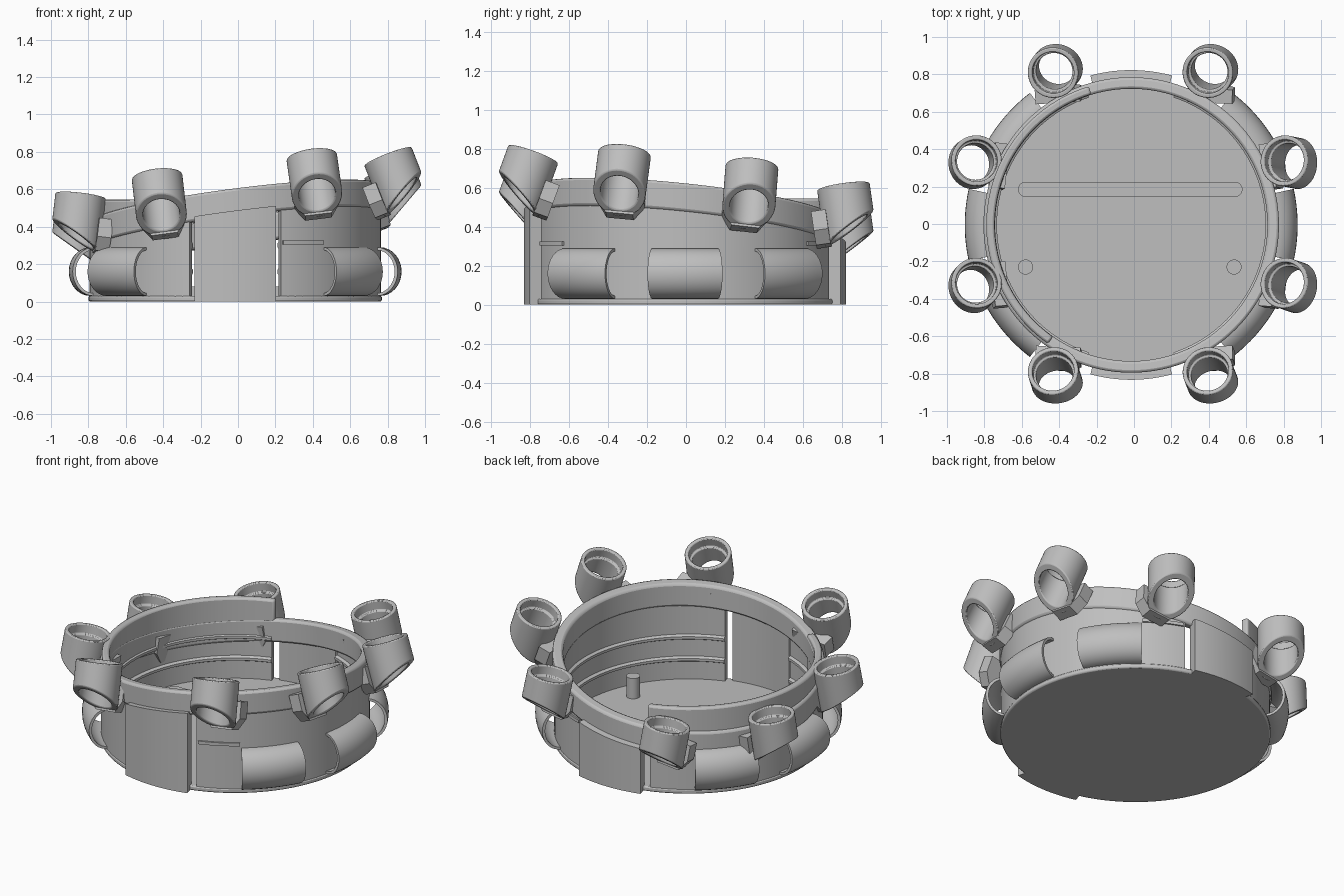
import bpy, bmesh
from math import sin, cos, pi, radians, ceil
from mathutils import Matrix, Vector

if "Cube" in bpy.data.objects:
    bpy.data.objects.remove(bpy.data.objects["Cube"], do_unlink=True)

grey = bpy.data.materials.new("plain_grey")
grey.use_nodes = True
colour = (0.52, 0.52, 0.52, 1)
grey.diffuse_color = colour
grey.node_tree.nodes["Principled BSDF"].inputs["Base Color"].default_value = colour

CX, CY = -0.015, -0.005          # axis of the dish
SLOPE_X, SLOPE_Y = 0.128, -0.104  # tilt of the collar
parts = []


def rise(x, y):
    return SLOPE_X * x + SLOPE_Y * y


def finish(name, bm, bevel=0):
    bmesh.ops.recalc_face_normals(bm, faces=bm.faces)
    mesh = bpy.data.meshes.new(name)
    bm.to_mesh(mesh)
    bm.free()
    mesh.materials.append(grey)
    ob = bpy.data.objects.new(name, mesh)
    bpy.context.collection.objects.link(ob)
    if bevel:
        mod = ob.modifiers.new("soft_edges", "BEVEL")
        mod.width, mod.segments = bevel, 2
        mod.limit_method, mod.angle_limit = "ANGLE", radians(40)
    parts.append(ob)


def loft(bm, rings, closed):
    """Join rings of vertices; close the loop or cap both ends."""
    n = len(rings[0])
    for i in range(len(rings) - (0 if closed else 1)):
        a, b = rings[i], rings[(i + 1) % len(rings)]
        for j in range(n):
            k = (j + 1) % n
            bm.faces.new((a[j], a[k], b[k], b[j]))
    if not closed:
        bm.faces.new(rings[0])
        bm.faces.new(rings[-1])


def sweep(name, profile, start=0, end=360, bevel=0):
    """Turn (radius, height, tilt amount) points about the dish axis."""
    bm = bmesh.new()
    closed = end - start >= 360
    steps = max(4, ceil((end - start) / 3))
    rings = []
    for i in range(steps if closed else steps + 1):
        t = radians(start + (end - start) * i / steps)
        ring = []
        for r, z, tilt in profile:
            x, y = r * cos(t), r * sin(t)
            ring.append(bm.verts.new((CX + x, CY + y, z + tilt * rise(x, y))))
        rings.append(ring)
    loft(bm, rings, closed)
    finish(name, bm, bevel)


def block(r0, r1, z0, z1, tilt0=0, tilt1=0):
    return [(r0, z0, tilt0), (r1, z0, tilt0), (r1, z1, tilt1), (r0, z1, tilt1)]


def cylinder(name, x, y, radius, z0, z1, bevel=0):
    bm = bmesh.new()
    bmesh.ops.create_cone(bm, cap_ends=True, segments=96, radius1=radius, radius2=radius,
                          depth=z1 - z0, matrix=Matrix.Translation((x, y, (z0 + z1) / 2)))
    finish(name, bm, bevel)


# Floor with its locating bar and posts
cylinder("floor", CX, CY, 0.784, 0, 0.03, 0.008)
cylinder("left_post", 0.535, -0.23, 0.04, 0.02, 0.16)
cylinder("right_post", -0.58, -0.23, 0.04, 0.02, 0.16)
bm = bmesh.new()
outline = []
for side in (1, -1):
    for i in range(13):
        a = -side * pi / 2 + pi * i / 12
        outline.append((-0.02 + side * 0.56 + 0.04 * cos(a), 0.185 + 0.04 * sin(a)))
loft(bm, [[bm.verts.new((x, y, z)) for x, y in outline] for z in (0.02, 0.08)], False)
finish("floor_bar", bm)

# Side walls with inner ribs, open at the front and back
GAP = 18.3
for side, middle in (("left", 0), ("right", 180)):
    a, b = middle - 90 + GAP, middle + 90 - GAP
    sweep(side + "_wall", block(0.735, 0.78, 0.015, 0.44, 0, 1), a, b)
    for n, z in enumerate((0.16, 0.3)):
        rib = [(0.74, z - 0.02, 0), (0.718, z - 0.008, 0), (0.718, z + 0.008, 0), (0.74, z + 0.02, 0)]
        sweep(f"{side}_rib_{n + 1}", rib, a, b)

    # Hollow loops bulging from the wall
    arc = [pi * i / 16 for i in range(17)]
    loop = [(0.775 + 0.115 * sin(t), 0.16 - 0.13 * cos(t), 0) for t in arc]
    loop += [(0.775 + 0.098 * sin(t), 0.16 - 0.115 * cos(t), 0) for t in reversed(arc)]
    for n, turn in enumerate((-40, 0, 40)):
        sweep(f"{side}_loop_{n + 1}", loop, middle + turn - 12.5, middle + turn + 12.5)

# Thin ledges beside the left-hand panel edges
for name, a in (("front_ledge", -71), ("back_ledge", 53)):
    sweep(name, block(0.77, 0.79, 0.305, 0.325), a, a + 18)

# Raised front and back panels
for name, middle in (("front_panel", -90), ("back_panel", 90)):
    sweep(name, block(0.755, 0.828, 0, 0.4, 0, 1), middle - 15.3, middle + 15.3)

# Tilted collar and the raised wall behind it
sweep("collar", block(0.728, 0.79, 0.378, 0.524, 1, 1), bevel=0.014)
sweep("raised_wall", block(0.73, 0.775, 0.3, 0.545), 107, 235, bevel=0.012)

# Eight open holders round the collar, cut obliquely underneath
tilt = Vector((0, 0, 1)).rotation_difference(Vector((-SLOPE_X, -SLOPE_Y, 1))).to_matrix().to_4x4()
CUT = 0.55
tube = [(0.136, 0.12, 0), (0.112, 0.12, 0), (0.112, 0.06, 0), (0.098, 0.06, 0),
        (0.098, -0.1, CUT), (0.136, -0.1, CUT)]
bracket = ((-0.07, -0.17), (0.07, -0.17), (0.12, -0.1), (0.12, 0), (-0.12, 0), (-0.12, -0.1))
spots = []
for s in (1, -1):
    for u in (1, -1):
        spots.append((s * 0.85, u * 0.33, (0 if s > 0 else 180) + s * u * 6))
        spots.append((u * 0.415, s * 0.825, s * 90 - s * u * 3))
for n, (x, y, facing) in enumerate(spots):
    place = (Matrix.Translation((x - 0.005, y, 0.522 + rise(x, y))) @ tilt
             @ Matrix.Rotation(radians(facing), 4, "Z") @ Matrix.Rotation(radians(-14), 4, "Y"))
    bm = bmesh.new()
    rings = []
    for i in range(48):
        t = 2 * pi * i / 48
        rings.append([bm.verts.new((r * cos(t), r * sin(t), z + cut * r * cos(t)))
                      for r, z, cut in tube])
    loft(bm, rings, True)
    bm.transform(place)
    finish(f"holder_{n + 1}", bm, 0.006)

    # Bracket joining the holder to the collar
    bm = bmesh.new()
    rings = [[bm.verts.new((px, py, z)) for py, z in bracket] for px in (-0.18, -0.104)]
    loft(bm, rings, False)
    bm.transform(place)
    finish(f"bracket_{n + 1}", bm)

# Smooth the curved faces and keep the edges crisp
bpy.ops.object.select_all(action="DESELECT")
for ob in parts:
    ob.select_set(True)
bpy.context.view_layer.objects.active = parts[0]
bpy.ops.object.shade_smooth_by_angle(angle=radians(35))
